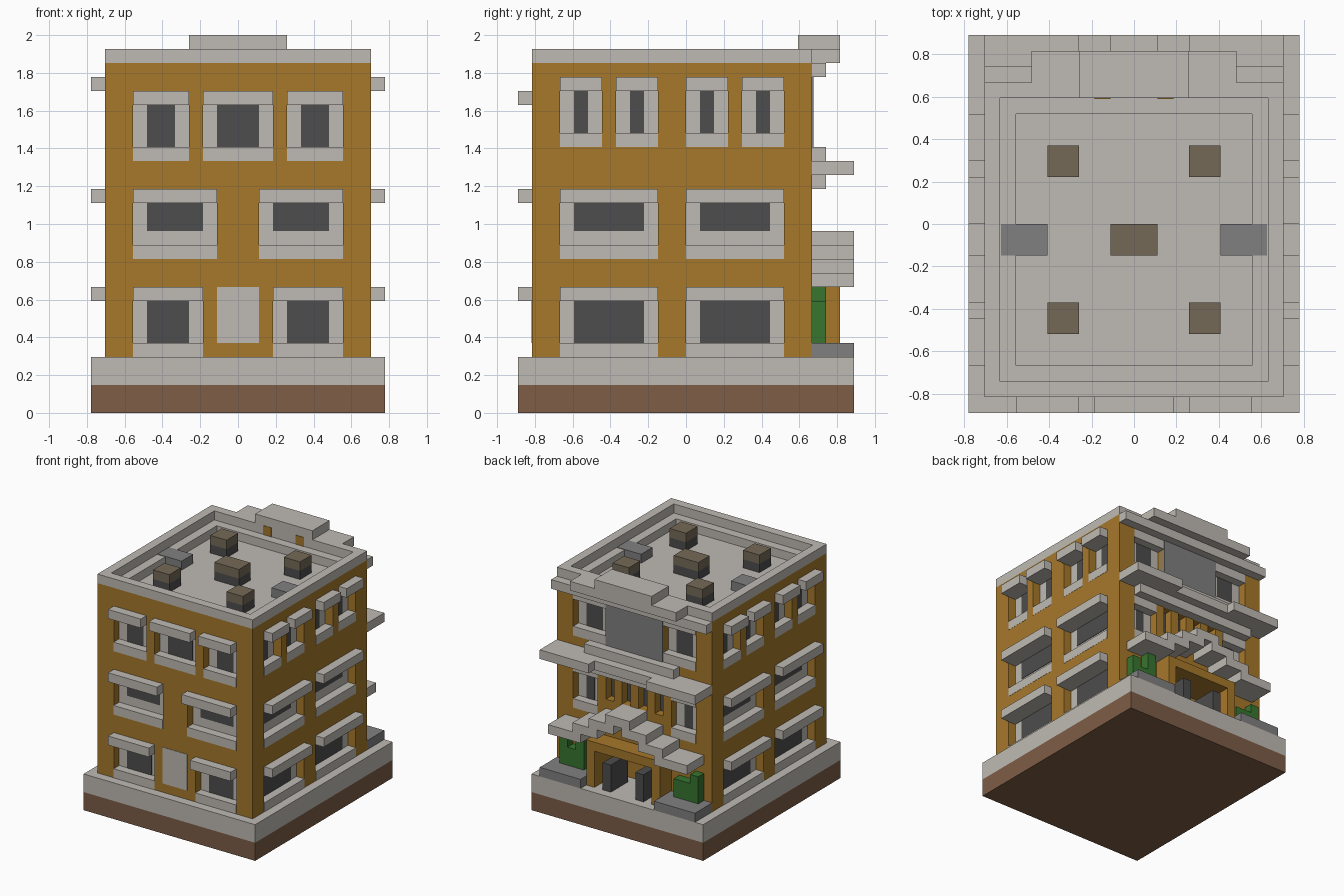
import bpy
import bmesh
from mathutils import Vector

U = 2 / 27  # one block of the building

if "Cube" in bpy.data.objects:
    bpy.data.objects.remove(bpy.data.objects["Cube"])


def material(name, *rgb):
    linear = [((c / 255 + 0.055) / 1.055) ** 2.4 for c in rgb] + [1]
    m = bpy.data.materials.new(name)
    m.use_nodes = True
    m.diffuse_color = linear
    m.node_tree.nodes["Principled BSDF"].inputs["Base Color"].default_value = linear
    return m


stone = material("pale stone", 191, 186, 179)
ochre = material("ochre wall", 166, 120, 43)
earth = material("brown earth", 125, 93, 70)
glass = material("dark glass", 77, 77, 77)
steel = material("mid grey", 128, 128, 128)
crate = material("dull brown", 117, 105, 86)
leaf = material("leaf green", 55, 117, 47)


def add_box(bm, x, y, z):
    verts = bmesh.ops.create_cube(bm, size=1)["verts"]
    for v in verts:
        v.co = Vector([(a + b) / 2 + c * (b - a) for (a, b), c in zip((x, y, z), v.co)]) * U


def blocks(name, mat, *boxes):
    bm = bmesh.new()
    for b in boxes:
        add_box(bm, *b)
    mesh = bpy.data.meshes.new(name)
    bm.to_mesh(mesh)
    bm.free()
    mesh.materials.append(mat)
    ob = bpy.data.objects.new(name, mesh)
    bpy.context.scene.collection.objects.link(ob)
    return ob


def both(x, y, z):
    """A box and its mirror image across x."""
    return [(x, y, z), ((-x[1], -x[0]), y, z)]


def on_face(side, u, d, z):
    """Box at u along a wall, d outward from its surface."""
    if side == "front":
        return (u, (-11 - d[1], -11 - d[0]), z)
    if side == "back":
        return (u, (9 + d[0], 9 + d[1]), z)
    if side == "left":
        return ((9.5 + d[0], 9.5 + d[1]), u, z)
    return ((-9.5 - d[1], -9.5 - d[0]), u, z)


def ring(x, y0, y1, z):
    """Square ring one block thick, x is its outer half width."""
    return both((x - 1, x), (y0, y1), z) + [
        ((1 - x, x - 1), (y0, y0 + 1), z), ((1 - x, x - 1), (y1 - 1, y1), z)]


cuts = []


def window(side, u0, u1, z0, pane_lift=1, awning=True):
    """Recessed window five blocks tall with sill, pane and awning."""
    name = side + "_window"
    cuts.append(on_face(side, (u0, u1), (-1, 0.5), (z0, z0 + 5)))
    blocks(name + "_frame", stone, on_face(side, (u0, u1), (-1, -0.95), (z0, z0 + 5)))
    blocks(name + "_sill", stone, on_face(side, (u0, u1), (-1, 0.02), (z0, z0 + 1)))
    blocks(name + "_glass", glass,
           on_face(side, (u0 + 1, u1 - 1), (-0.95, -0.9), (z0 + pane_lift, z0 + 4)))
    blocks(name + "_awning", stone,
           on_face(side, (u0, u1), (-1, 1 if awning else 0.02), (z0 + 4, z0 + 5)))


# Ground plinth
blocks("ground_base", earth, ((-10.5, 10.5), (-12, 12), (0, 2)))
blocks("pavement", stone, ((-10.5, 10.5), (-12, 12), (2, 4)))

# Front windows and door
for s in (-1, 1):
    for a, b, z, lift in ((2.5, 7.5, 4, 1), (1.5, 7.5, 11, 2), (3.5, 7.5, 18, 1)):
        window("front", *sorted((s * a, s * b)), z, lift)
window("front", -2.5, 2.5, 18)
blocks("front_door", stone, on_face("front", (-1.5, 1.5), (-0.5, 0.05), (5, 9)))

# Side windows
for side in ("left", "right"):
    for u in (-9, 0):
        window(side, u, u + 7, 4)
        window(side, u, u + 7, 11, 2)
        window(side, u, u + 3, 19)
        window(side, u + 4, u + 7, 19)

# Back windows
for s in (-1, 1):
    window("back", *sorted((s * 4.5, s * 7.5)), 11, 1, False)
    window("back", *sorted((s * 3.5, s * 7.5)), 19, 1, False)

# Narrow slots between the pillars above the entrance
for u in (-3.5, -1.5, 0.5, 2.5):
    cuts.append(on_face("back", (u, u + 1), (-1, 0.5), (13, 16)))
    blocks("slot_glass", glass, on_face("back", (u, u + 1), (-1, -0.95), (13, 16)))

# Walls with all openings, entrance recess and roof pocket cut out
cuts.append(((-3.5, 3.5), (7, 9.5), (4, 8)))
cuts.append(((-8.5, 8.5), (-10, 8), (24, 26)))
walls = blocks("walls", ochre, ((-9.5, 9.5), (-11, 9), (4, 25)))
cutter = blocks("wall_cutter", ochre, *cuts)
cutter.hide_render = True
mod = walls.modifiers.new("openings", "BOOLEAN")
mod.operation = "DIFFERENCE"
mod.solver = "EXACT"
mod.object = cutter
bpy.context.view_layer.objects.active = walls
bpy.ops.object.modifier_apply(modifier=mod.name)
bpy.data.objects.remove(cutter)

# Roof floor, ledge and parapet
blocks("roof_floor", stone, ((-8.5, 8.5), (-10, 8), (23.9, 24.05)))
blocks("roof_ledge", stone, *ring(8.5, -10, 8, (24, 25)))
blocks("parapet", stone, *ring(9.5, -11, 9, (25, 26)))
blocks("parapet_posts", ochre, *both((1.5, 2.5), (7.95, 9), (25, 26)))

# Roof crates and vents
spots = [((-1.5, 1.5), (-2, 0))]
for y in ((-7, -5), (3, 5)):
    spots += [((-5.5, -3.5), y), ((3.5, 5.5), y)]
for x, y in spots:
    blocks("crate_base", glass, (x, y, (24, 25)))
    blocks("crate_top", crate, (x, y, (25, 26)))
blocks("roof_vents", steel, *both((5.5, 8.45), (-2, 0), (24, 25.05)))

# Back cornice and crest
blocks("cornice_lower", stone, ((-9.5, 9.5), (9, 10), (24, 25)))
blocks("cornice_upper", stone, ((-6.5, 6.5), (9, 11), (25, 26)))
blocks("crest", stone, ((-3.5, 3.5), (8, 11), (26, 27)))
blocks("back_panel", steel, on_face("back", (-3.5, 3.5), (-0.5, 0.1), (19, 24)))

# Balcony slab, notched in the middle
blocks("balcony_slab", stone, ((-9.5, 9.5), (9, 11), (17, 18)),
       *both((3.5, 9.5), (11, 12), (17, 18)))
blocks("balcony_top", stone, ((-5.5, 5.5), (9, 10), (18, 19)))
blocks("balcony_support", stone, ((-7.5, 7.5), (9, 10), (16, 17)))

# Stepped canopy over the entrance
blocks("canopy_peak", stone, ((-1.5, 1.5), (9, 12), (12, 13)))
for a, b, z in ((0.5, 3.5, 11), (2.5, 5.5, 10), (4.5, 8.5, 9)):
    blocks("canopy_step", stone, *both((a, b), (9, 12), (z, z + 1)))

# Entrance porch and open doors
blocks("porch_frame", ochre, ((-3.5, 3.5), (9, 11), (8, 9)),
       *both((3.5, 4.5), (9, 11), (4, 9)))
blocks("entrance_doors", glass, *both((1.5, 2.5), (8, 11), (4, 7)))

# Planters with stepped hedges
blocks("planters", steel, *both((4.5, 9.5), (9, 12), (4, 5)))
for s, heights in ((1, (9, 7, 8)), (-1, (7, 7, 8))):
    for i, top in enumerate(heights):
        x = sorted((s * (5.5 + i), s * (6.5 + i)))
        blocks("hedge", leaf, (x, (9, 10), (5, top)))
